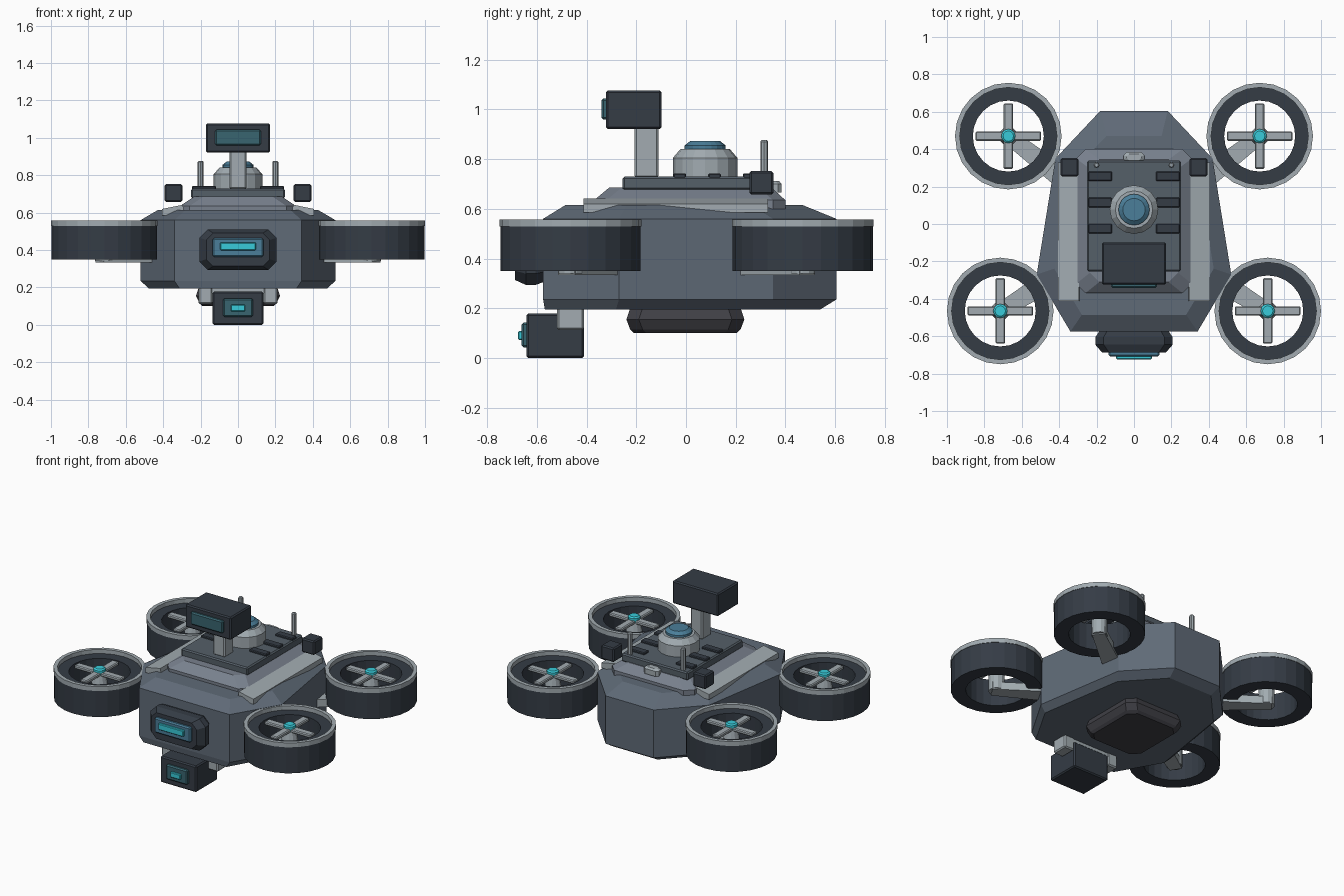
import bpy, bmesh, math
from mathutils import Vector

if "Cube" in bpy.data.objects:
    bpy.data.objects.remove(bpy.data.objects["Cube"])


def mat(name, r, g, b):
    m = bpy.data.materials.new(name)
    m.diffuse_color = (r, g, b, 1)
    m.use_nodes = True
    m.node_tree.nodes["Principled BSDF"].inputs["Base Color"].default_value = m.diffuse_color
    return m


HULL = mat("slate", 0.115, 0.145, 0.185)
DECK = mat("deck_slate", 0.09, 0.115, 0.14)
TRIM = mat("trim", 0.19, 0.22, 0.27)
DARK = mat("dark", 0.035, 0.045, 0.06)
PAN = mat("pan", 0.05, 0.05, 0.06)
LIGHT = mat("light_metal", 0.36, 0.41, 0.44)
BLUE = mat("blue_glass", 0.07, 0.21, 0.32)
TEAL = mat("teal_glass", 0.04, 0.13, 0.16)
CYAN = mat("cyan_glow", 0.04, 0.6, 0.7)


def loft(name, rings, m, closed=False, bevel=0):
    """Skin a list of equal-length point rings; cap the ends or close the loop."""
    bm = bmesh.new()
    vs = [[bm.verts.new(p) for p in r] for r in rings]
    n = len(vs[0])
    pairs = list(zip(vs, vs[1:])) + ([(vs[-1], vs[0])] if closed else [])
    for a, b in pairs:
        for i in range(n):
            j = (i + 1) % n
            bm.faces.new((a[i], a[j], b[j], b[i]))
    if not closed:
        bm.faces.new(vs[0])
        bm.faces.new(vs[-1])
    bmesh.ops.recalc_face_normals(bm, faces=bm.faces)
    me = bpy.data.meshes.new(name)
    bm.to_mesh(me)
    bm.free()
    me.materials.append(m)
    ob = bpy.data.objects.new(name, me)
    bpy.context.collection.objects.link(ob)
    if bevel:
        mod = ob.modifiers.new("bevel", 'BEVEL')
        mod.width = bevel
        mod.segments = 1
    return ob


def box(name, x0, x1, y0, y1, z0, z1, m, bevel=0.008):
    ring = lambda z: [(x0, y0, z), (x1, y0, z), (x1, y1, z), (x0, y1, z)]
    return loft(name, [ring(z0), ring(z1)], m, bevel=bevel)


def chamfered(hx, a, b, c):
    """Rectangle of half width hx from a to b with cut corners c."""
    return [(-hx + c, a), (hx - c, a), (hx, a + c), (hx, b - c),
            (hx - c, b), (-hx + c, b), (-hx, b - c), (-hx, a + c)]


def plate(name, levels, c, m, bevel=0):
    """Stack of chamfered rectangles: (z, half width, y0, y1)."""
    return loft(name, [[(x, y, z) for x, y in chamfered(h, a, b, c)]
                       for z, h, a, b in levels], m, bevel=bevel)


def lathe(name, cx, cy, profile, n, m, closed=False):
    rings = [[(cx + r * math.cos(2 * math.pi * i / n),
               cy + r * math.sin(2 * math.pi * i / n), z) for i in range(n)]
             for r, z in profile]
    return loft(name, rings, m, closed)


# Hull: eight-sided plan with chamfered top and bottom
half = [(0.34, -0.575), (0.52, -0.27), (0.42, 0.35), (0.18, 0.605)]
plan = half + [(-x, y) for x, y in reversed(half)]
levels = [(0.195, 0.92, 0.94, -0.028), (0.235, 1, 1, 0),
          (0.56, 1, 1, 0), (0.615, 0.82, 0.81, -0.02)]
loft("hull", [[(x * sx, y * sy + o, z) for x, y in plan]
              for z, sx, sy, o in levels], HULL)

# Belly pan
plate("belly_pan", [(0.10, 0.19, -0.21, 0.205), (0.115, 0.205, -0.225, 0.22),
                    (0.155, 0.225, -0.24, 0.235), (0.20, 0.21, -0.225, 0.22)], 0.05, PAN)

# Raised deck and equipment panel
plate("deck_base", [(0.60, 0.31, -0.37, 0.40), (0.635, 0.31, -0.37, 0.40),
                    (0.685, 0.235, -0.31, 0.345)], 0.05, TRIM)
box("deck_panel", -0.25, 0.25, -0.255, 0.34, 0.675, 0.73, DECK)
plate("tail_light", [(0.665, 0.055, 0.33, 0.385), (0.70, 0.055, 0.33, 0.385),
                     (0.712, 0.04, 0.34, 0.375)], 0.015, LIGHT)

# Sensor turret
lathe("turret_ring", 0, 0.077, [(0.13, 0.725), (0.13, 0.805), (0.10, 0.84)], 16, LIGHT)
lathe("turret_lens", 0, 0.077, [(0.083, 0.835), (0.083, 0.855), (0.06, 0.873)], 20, BLUE)

# Mast and scanner head
box("mast", -0.045, 0.045, -0.207, -0.11, 0.725, 0.94, LIGHT)
box("scanner_head", -0.172, 0.172, -0.323, -0.098, 0.922, 1.077, DARK)
box("scanner_lens", -0.122, 0.122, -0.341, -0.315, 0.96, 1.045, TEAL)

# Front eye housing and glowing slit
rings = []
for y, s in [(-0.56, 0.85), (-0.605, 1), (-0.645, 1), (-0.688, 0.82)]:
    rings.append([(x * s, y, 0.402 + z * s)
                  for x, z in chamfered(0.207, -0.108, 0.108, 0.045)])
loft("eye_housing", rings, DARK)
box("eye_glass", -0.135, 0.135, -0.708, -0.68, 0.362, 0.465, BLUE)
box("eye_glow", -0.095, 0.095, -0.724, -0.70, 0.398, 0.44, CYAN, 0.004)

# Underslung camera
box("camera_body", -0.136, 0.136, -0.643, -0.41, 0, 0.178, DARK)
box("camera_lens", -0.08, 0.08, -0.662, -0.635, 0.042, 0.142, TEAL)
box("camera_glow", -0.038, 0.038, -0.676, -0.655, 0.072, 0.108, CYAN, 0.004)
box("camera_mount", -0.14, 0.14, -0.515, -0.415, 0.17, 0.205, LIGHT, 0)

for s, side in ((1, "right"), (-1, "left")):
    def sbox(name, x0, x1, *rest):
        box(side + name, min(s * x0, s * x1), max(s * x0, s * x1), *rest)

    # Parts repeated on both sides
    sbox("_camera_arm", 0.136, 0.212, -0.52, -0.41, 0.112, 0.21, LIGHT)
    loft(side + "_rail", [[(s * 0.285, y, 0.585), (s * 0.405, y, 0.585),
                           (s * 0.405, y, 0.62), (s * 0.295, y, 0.642)]
                          for y in (-0.413, 0.33)], LIGHT)
    sbox("_corner_sensor", 0.297, 0.393, 0.255, 0.352, 0.657, 0.752, DARK)
    lathe(side + "_antenna", s * 0.2, 0.315, [(0.016, 0.72), (0.016, 0.87), (0.01, 0.877)], 8, LIGHT)
    for k, y in enumerate((0.255, 0.115, -0.025)):
        sbox(f"_vent_{k}", 0.118, 0.245, y - 0.026, y + 0.026, 0.722, 0.743, DARK, 0.005)

    # Ducted fans
    for end, cx, cy, tip in (("front", 0.715, -0.465, (0.43, -0.29)),
                             ("back", 0.672, 0.47, (0.36, 0.23))):
        n = f"{side}_{end}_"
        x = s * cx
        lathe(n + "duct", x, cy, [(0.282, 0.35), (0.282, 0.53), (0.19, 0.53), (0.19, 0.35)],
              24, DARK, True)
        lathe(n + "duct_rim", x, cy, [(0.285, 0.528), (0.285, 0.558), (0.26, 0.558), (0.26, 0.528)],
              24, LIGHT, True)
        lathe(n + "motor", x, cy, [(0.05, 0.34), (0.05, 0.46), (0.035, 0.53)], 12, LIGHT)
        lathe(n + "hub", x, cy, [(0.038, 0.52), (0.038, 0.55), (0.028, 0.558)], 12, CYAN)
        box(n + "blade_a", x - 0.175, x + 0.175, cy - 0.025, cy + 0.025, 0.51, 0.535, LIGHT, 0.006)
        box(n + "blade_b", x - 0.025, x + 0.025, cy - 0.175, cy + 0.175, 0.511, 0.536, LIGHT, 0.006)
        # Strut from fan centre into the hull, widening toward the body
        a, b = Vector((x, cy)), Vector((s * tip[0], tip[1]))
        d = (b - a).normalized()
        w = Vector((-d.y, d.x))
        foot = [a - d * 0.03 - w * 0.04, b - w * 0.06, b + w * 0.06, a - d * 0.03 + w * 0.04]
        loft(n + "strut", [[(p.x, p.y, z) for p in foot] for z in (0.333, 0.385)], LIGHT)
